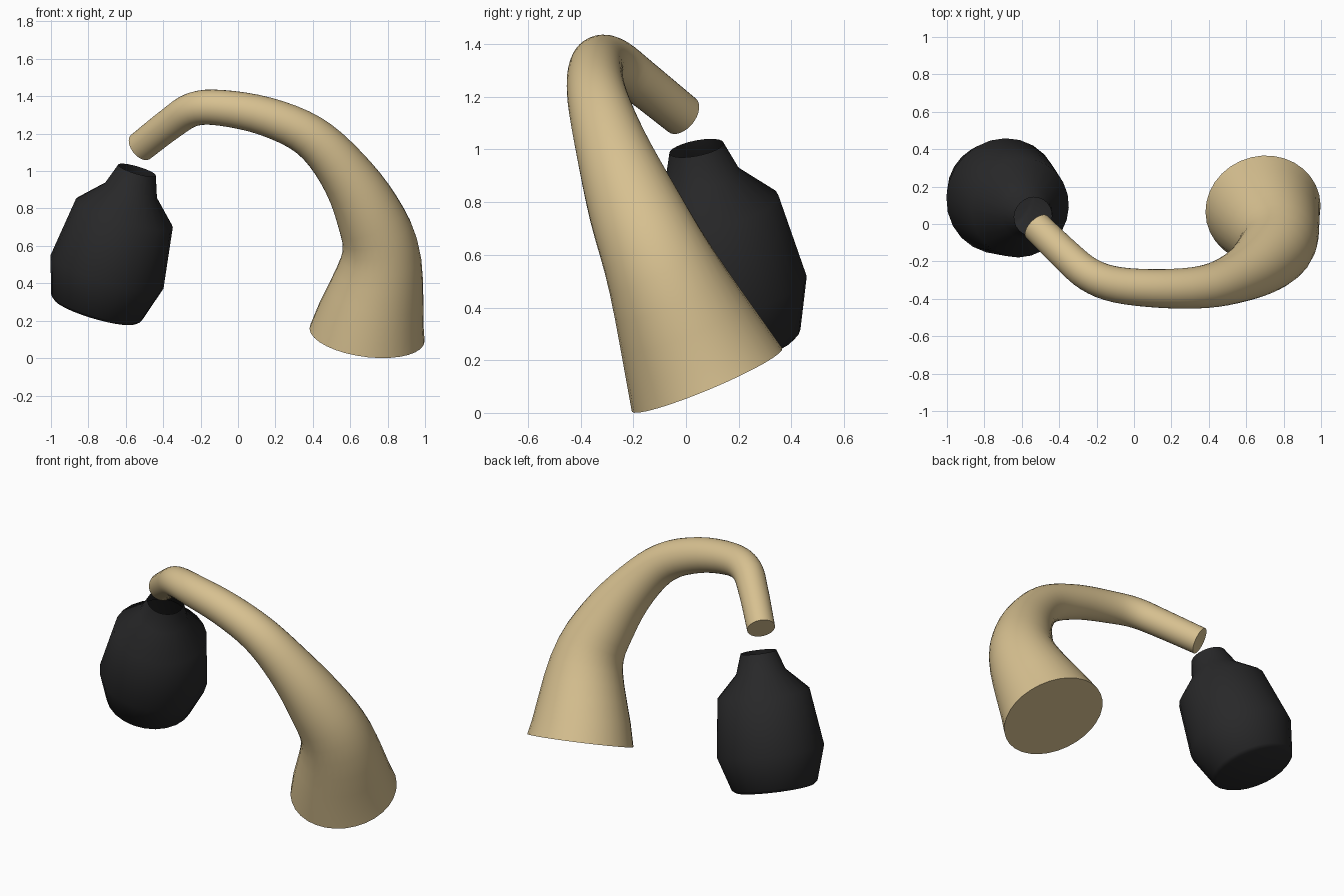
import bpy, bmesh, math
from mathutils import Vector

if "Cube" in bpy.data.objects:
    bpy.data.objects.remove(bpy.data.objects["Cube"])


def material(name, rgb):
    m = bpy.data.materials.new(name)
    m.diffuse_color = (*rgb, 1)
    m.use_nodes = True
    m.node_tree.nodes["Principled BSDF"].inputs["Base Color"].default_value = m.diffuse_color
    return m


def catmull(a, b, c, d, t):
    return 0.5 * (2 * b + (c - a) * t + (2 * a - 5 * b + 4 * c - d) * t * t
                  + (3 * b - a - 3 * c + d) * t ** 3)


def sweep(name, stations, sides, mat, cap_start, cap_end, angle):
    """Skin circular rings; each station is (centre, radius, direction)."""
    bm = bmesh.new()
    rings = []
    side = None
    for centre, radius, direction in stations:
        d = direction.normalized()
        side = d.orthogonal() if side is None else side - d * side.dot(d)
        side.normalize()
        up = d.cross(side)
        rings.append([bm.verts.new(centre + radius * (
            side * math.cos(2 * math.pi * i / sides)
            + up * math.sin(2 * math.pi * i / sides))) for i in range(sides)])
    for r0, r1 in zip(rings, rings[1:]):
        for i in range(sides):
            j = (i + 1) % sides
            bm.faces.new((r0[i], r0[j], r1[j], r1[i]))
    if cap_start:
        bm.faces.new(rings[0][::-1])
    if cap_end:
        bm.faces.new(rings[-1])
    mesh = bpy.data.meshes.new(name)
    bm.to_mesh(mesh)
    bm.free()
    mesh.materials.append(mat)
    ob = bpy.data.objects.new(name, mesh)
    bpy.context.collection.objects.link(ob)
    bpy.ops.object.select_all(action='DESELECT')
    ob.select_set(True)
    bpy.context.view_layer.objects.active = ob
    bpy.ops.object.shade_smooth_by_angle(angle=math.radians(angle))
    return ob


tan = material("tan", (0.68, 0.53, 0.28))
black = material("black", (0.021, 0.021, 0.022))

# curved tapering arm: x, y, z, radius
path = [Vector(p) for p in (
    (0.69, 0.08, 0.125, 0.31), (0.765, -0.09, 0.53, 0.215),
    (0.69, -0.20, 0.79, 0.175), (0.55, -0.285, 1.02, 0.137),
    (0.38, -0.335, 1.19, 0.115), (0.15, -0.345, 1.292, 0.104),
    (-0.09, -0.325, 1.338, 0.096), (-0.24, -0.27, 1.33, 0.091),
    (-0.36, -0.17, 1.255, 0.086), (-0.52, -0.015, 1.13, 0.082))]
pts = [2 * path[0] - path[1]] + path + [2 * path[-1] - path[-2]]
fine = []
for k in range(1, len(pts) - 2):
    fine += [catmull(*pts[k - 1:k + 3], s / 4) for s in range(4)]
fine.append(path[-1])
stations = []
for i, p in enumerate(fine):
    d = (fine[min(i + 1, len(fine) - 1)] - fine[max(i - 1, 0)]).xyz
    if i == 0:
        d = Vector((0.13, -0.42, 1.0))  # tilted base
    stations.append((p.xyz, p.w, d))
sweep("arm", stations, 32, tan, True, True, 50)

# tilted bottle-like shade, open at the neck: z of ring centre, radius
axis = Vector((-0.295, 0.2, -1.0))
neck = Vector((-0.54, 0.04, 1.005))
profile = [(1.005, 0.105), (0.895, 0.145), (0.775, 0.27), (0.46, 0.315),
           (0.27, 0.252), (0.253, 0.23)]
sweep("shade", [(neck + axis * (neck.z - z), r, axis) for z, r in profile],
      24, black, False, True, 50)
